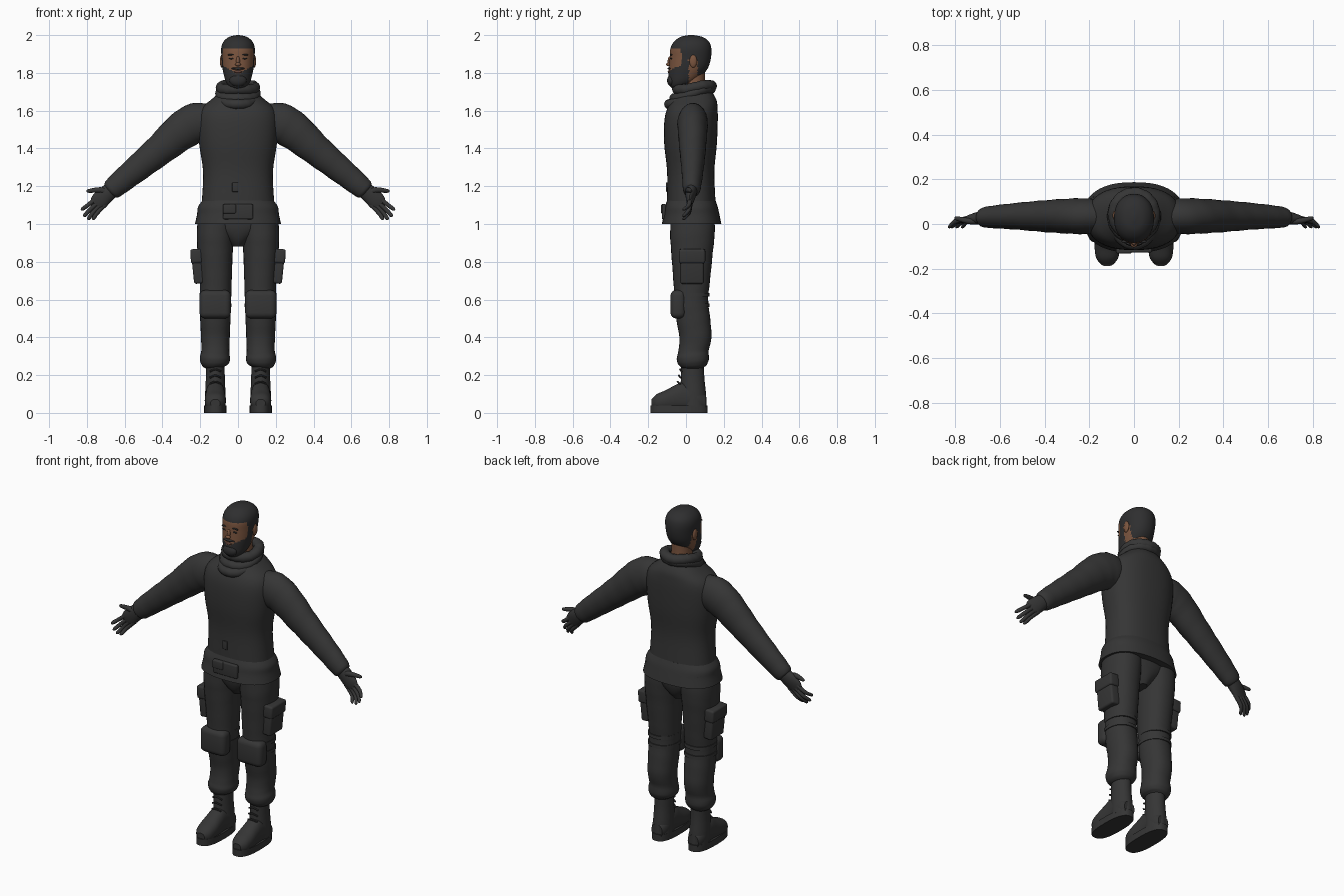
import bpy, bmesh, math
from mathutils import Vector, Matrix

cube = bpy.data.objects.get("Cube")
if cube:
    bpy.data.objects.remove(cube, do_unlink=True)


def material(name, rgb):
    m = bpy.data.materials.new(name)
    m.use_nodes = True
    color = (*rgb, 1)
    m.diffuse_color = color
    m.node_tree.nodes["Principled BSDF"].inputs["Base Color"].default_value = color
    return m


cloth = material("charcoal cloth", (.036, .036, .036))
hair = material("black hair", (.028, .028, .029))
skin = material("brown skin", (.2, .092, .05))
lip = material("dark lips", (.12, .055, .04))


def add(name, bm, mats, pair=False, paint=None):
    """Turn a bmesh into one object, or into a left and a mirrored right one."""
    bmesh.ops.recalc_face_normals(bm, faces=bm.faces)
    if paint:
        for f in bm.faces:
            f.material_index = paint(f.calc_center_median())
    for prefix in (("left_", "right_") if pair else ("",)):
        if prefix == "right_":
            bmesh.ops.scale(bm, vec=(-1, 1, 1), verts=bm.verts)
            bmesh.ops.reverse_faces(bm, faces=bm.faces)
        mesh = bpy.data.meshes.new(prefix + name)
        bm.to_mesh(mesh)
        for m in mats:
            mesh.materials.append(m)
        obj = bpy.data.objects.new(prefix + name, mesh)
        bpy.context.collection.objects.link(obj)
        bpy.ops.object.select_all(action='DESELECT')
        obj.select_set(True)
        bpy.context.view_layer.objects.active = obj
        bpy.ops.object.shade_smooth_by_angle(angle=math.radians(40))
    bm.free()


def spline(keys, steps, closed):
    """Catmull-Rom through the key rings."""
    n = len(keys)
    pick = (lambda i: keys[i % n]) if closed else (lambda i: keys[min(max(i, 0), n - 1)])
    out = []
    for i in range(n if closed else n - 1):
        for s in range(steps):
            t = s / steps
            out.append([b + t / 2 * (c - a + t * (2*a - 5*b + 4*c - d + t * (3*(b - c) + d - a)))
                        for a, b, c, d in zip(*(pick(i + k) for k in (-1, 0, 1, 2)))])
    return out if closed else out + [list(keys[-1])]


def loft(name, keys, mats=(cloth,), side=(0, 1, 0), power=2, steps=4, segs=32,
         closed=False, fold=0, **kw):
    """Skin elliptic rings given as x, y, z, width radius, depth radius."""
    rings, bm, rows = spline(keys, steps, closed), bmesh.new(), []
    side, n = Vector(side), 0
    n = len(rings)
    for i, (x, y, z, ru, rv) in enumerate(rings):
        nxt = rings[(i + 1) % n if closed else min(i + 1, n - 1)]
        prv = rings[i - 1 if closed else max(i - 1, 0)]
        u = side.cross(Vector(nxt[:3]) - Vector(prv[:3])).normalized()
        row = []
        for k in range(segs):
            a = math.tau * k / segs
            c, s = (math.copysign(abs(w) ** (2 / power), w) for w in (math.cos(a), math.sin(a)))
            r = 1 + fold * math.sin(i * 1.9 + 2 * math.sin(a))
            row.append(bm.verts.new(Vector((x, y, z)) + (u * ru * c + side * rv * s) * r))
        rows.append(row)
    for a, b in zip(rows, rows[1:] + rows[:1] if closed else rows[1:]):
        for k in range(segs):
            j = (k + 1) % segs
            bm.faces.new((a[k], a[j], b[j], b[k]))
    if not closed:
        bm.faces.new(rows[0])
        bm.faces.new(rows[-1])
    add(name, bm, mats, **kw)


def upright(*rows):
    """Rows of height, half width, front y, back y as loft rings."""
    return [(0, (f + b) / 2, z, w, (b - f) / 2) for z, w, f, b in rows]


def box(name, center, size, bevel, tilt=0, **kw):
    bm = bmesh.new()
    bmesh.ops.create_cube(bm, size=1)
    bmesh.ops.scale(bm, vec=size, verts=bm.verts)
    bmesh.ops.bevel(bm, geom=bm.edges[:], offset=bevel, segments=4, profile=.5, affect='EDGES')
    bm.transform(Matrix.Translation(center) @ Matrix.Rotation(tilt, 4, 'Y'))
    add(name, bm, (cloth,), **kw)


def blob(name, center, radii, mat, tilt=0, **kw):
    bm = bmesh.new()
    bmesh.ops.create_uvsphere(bm, u_segments=20, v_segments=12, radius=1)
    bm.transform(Matrix.Translation(center) @ Matrix.Rotation(tilt, 4, 'Y') @ Matrix.Diagonal((*radii, 1)))
    add(name, bm, (mat,), **kw)


# Jacket with flared hem and rolled collar
loft("jacket", upright(
    (1.04, .2, -.1, .16), (1.14, .19, -.1, .155), (1.28, .185, -.1, .15), (1.42, .205, -.115, .163),
    (1.54, .212, -.115, .168), (1.61, .195, -.1, .167), (1.66, .14, -.07, .16), (1.71, .08, -.03, .13)),
    power=2.4, segs=48)
loft("jacket_hem", upright((1.125, .188, -.1, .156), (1.09, .212, -.112, .168),
     (1.05, .217, -.118, .177), (1, .228, -.128, .187)), power=2.4, segs=48)


def roll(name, cy, z, rx, ry, tilt, r):
    keys = [(rx * math.cos(a), cy + ry * math.sin(a), z + tilt * math.sin(a) + .004 * math.sin(3 * a), r, r)
            for a in (math.tau * k / 12 for k in range(12))]
    loft(name, keys, side=(0, 0, 1), segs=16, closed=True, fold=.04)


roll("collar_top", .045, 1.722, .088, .09, .012, .029)
roll("collar_middle", .035, 1.69, .092, .095, .03, .028)
roll("collar_drape", .01, 1.668, .085, .1, .038, .026)

# Front pouch and buckle
box("front_pouch", (0, -.117, 1.065), (.16, .022, .08), .008)
box("pouch_flap", (-.045, -.121, 1.08), (.07, .022, .05), .008)
box("buckle", (-.015, -.1, 1.195), (.032, .012, .05), .004)

# Sleeves and cuffs
loft("sleeve", [(.13, .035, 1.54, .09, .07), (.22, .035, 1.535, .106, .08), (.3, .035, 1.49, .1, .078),
     (.4, .035, 1.405, .085, .071), (.5, .035, 1.322, .074, .062), (.6, .033, 1.24, .064, .053),
     (.665, .03, 1.185, .055, .046), (.68, .03, 1.172, .04, .034)], fold=.015, pair=True)

# Gloved hands
loft("palm", [(.65, .03, 1.197, .04, .035), (.7, .025, 1.155, .046, .028), (.735, .02, 1.122, .046, .018),
     (.755, .018, 1.103, .036, .01)], segs=20, pair=True)
fingers = {"index": (.762, 1.125, .83, 1.073), "middle": (.75, 1.11, .818, 1.04),
           "ring": (.737, 1.1, .797, 1.024), "little": (.72, 1.092, .772, 1.024)}
for label, (x, z, tx, tz) in fingers.items():
    loft(label + "_finger", [(x - .02, .022, z + .015, .013, .013), ((x + tx) / 2, .014, (z + tz) / 2, .011, .012),
         (tx - .008, -.008, tz + .007, .01, .01), (tx, -.014, tz, .004, .004)], segs=12, pair=True)
loft("thumb", [(.685, .018, 1.165, .018, .016), (.73, .012, 1.18, .015, .014),
     (.79, .024, 1.175, .01, .01), (.803, .026, 1.174, .004, .004)], segs=12, pair=True)

# Trousers
loft("trouser_seat", upright((1.06, .19, -.08, .15), (.98, .17, -.078, .148), (.92, .08, -.06, .13),
     (.88, .035, -.03, .1)))
loft("trouser_leg", [(.11, .035, 1.06, .1, .115), (.12, .034, .95, .098, .118), (.121, .032, .85, .093, .11),
     (.118, .03, .7, .085, .097), (.119, .028, .6, .082, .089), (.12, .038, .5, .08, .09),
     (.12, .05, .4, .076, .085), (.12, .04, .33, .074, .08), (.122, .036, .285, .08, .085),
     (.122, .035, .255, .07, .075), (.121, .035, .24, .05, .058)], power=2.2, fold=.006, pair=True)

# Leg pockets and knee pads
box("cargo_pocket", (.208, .032, .765), (.064, .125, .16), .012, tilt=.1, pair=True)
box("pocket_flap", (.22, .032, .83), (.062, .14, .075), .012, tilt=.06, pair=True)
box("knee_pad", (.121, -.042, .575), (.166, .08, .15), .03, pair=True)
for label, z in (("upper", .625), ("lower", .57)):
    loft(label + "_knee_strap", [(.12, .03, z + .01, .085, .094), (.12, .031, z - .01, .085, .094)],
         power=2.2, pair=True)

# Boots
loft("boot_shaft", [(.12, .035, .28, .05, .06), (.12, .035, .19, .05, .062), (.12, .038, .1, .054, .068),
     (.12, .04, .03, .054, .07)], pair=True)
loft("boot_foot", [(.12, .105, .055, .035, .04), (.12, .06, .075, .052, .065), (.12, -.01, .085, .052, .08),
     (.12, -.06, .075, .054, .07), (.12, -.11, .064, .056, .055), (.12, -.155, .056, .048, .043),
     (.12, -.182, .05, .025, .022)], side=(0, 0, 1), power=2.3, pair=True)
loft("boot_sole", [(.12, -.037, h, .059, .152) for h in (0, .04)], power=2.6, steps=1, segs=48, pair=True)
for i in range(4):
    z = .12 + i * .033
    loft("boot_lace_" + "abcd"[i], [(.09, -.024 - (.22 - z) * .12, z, .005, .005), (.12, -.031 - (.22 - z) * .2, z + .012, .005, .005),
         (.15, -.024 - (.22 - z) * .12, z, .005, .005)], segs=8, pair=True)


# Head, with the hairline and beard coloured by position
def face_colour(p):
    x, y, z = p
    if z > 1.932 or (y > -.012 and z > 1.87) or (y > .06 and z > 1.79):
        return 1
    if y < .015 and (z < 1.815 - .02 * (abs(x) < .03) or (y > -.025 and z > 1.8)
                     or z < 1.79 + abs(x) * .6):
        return 1
    return 0


loft("head", upright((1.716, .022, -.07, -.02), (1.73, .048, -.083, .01), (1.755, .065, -.09, .05),
     (1.79, .075, -.092, .09), (1.83, .083, -.089, .118), (1.88, .087, -.086, .132), (1.93, .089, -.082, .134),
     (1.965, .077, -.064, .122), (1.99, .048, -.03, .088), (2, .008, .015, .04)),
     mats=(skin, hair), power=2.15, steps=6, segs=64, paint=face_colour)
loft("neck", upright((1.64, .065, -.03, .11), (1.74, .056, -.02, .1), (1.82, .056, -.02, .1)), mats=(skin,))

# Facial features
blob("nose_bridge", (0, -.086, 1.862), (.01, .011, .026), skin)
blob("nose_tip", (0, -.093, 1.845), (.015, .012, .01), skin)
blob("moustache", (0, -.086, 1.823), (.036, .011, .007), hair)
blob("lips", (0, -.09, 1.806), (.02, .007, .007), lip)
blob("chin_beard", (0, -.078, 1.76), (.045, .022, .032), hair)
blob("eye", (.034, -.079, 1.876), (.015, .005, .004), hair, pair=True)
blob("brow", (.035, -.078, 1.897), (.021, .007, .004), hair, tilt=.08, pair=True)
blob("ear", (.086, .038, 1.862), (.01, .02, .034), skin, pair=True)
